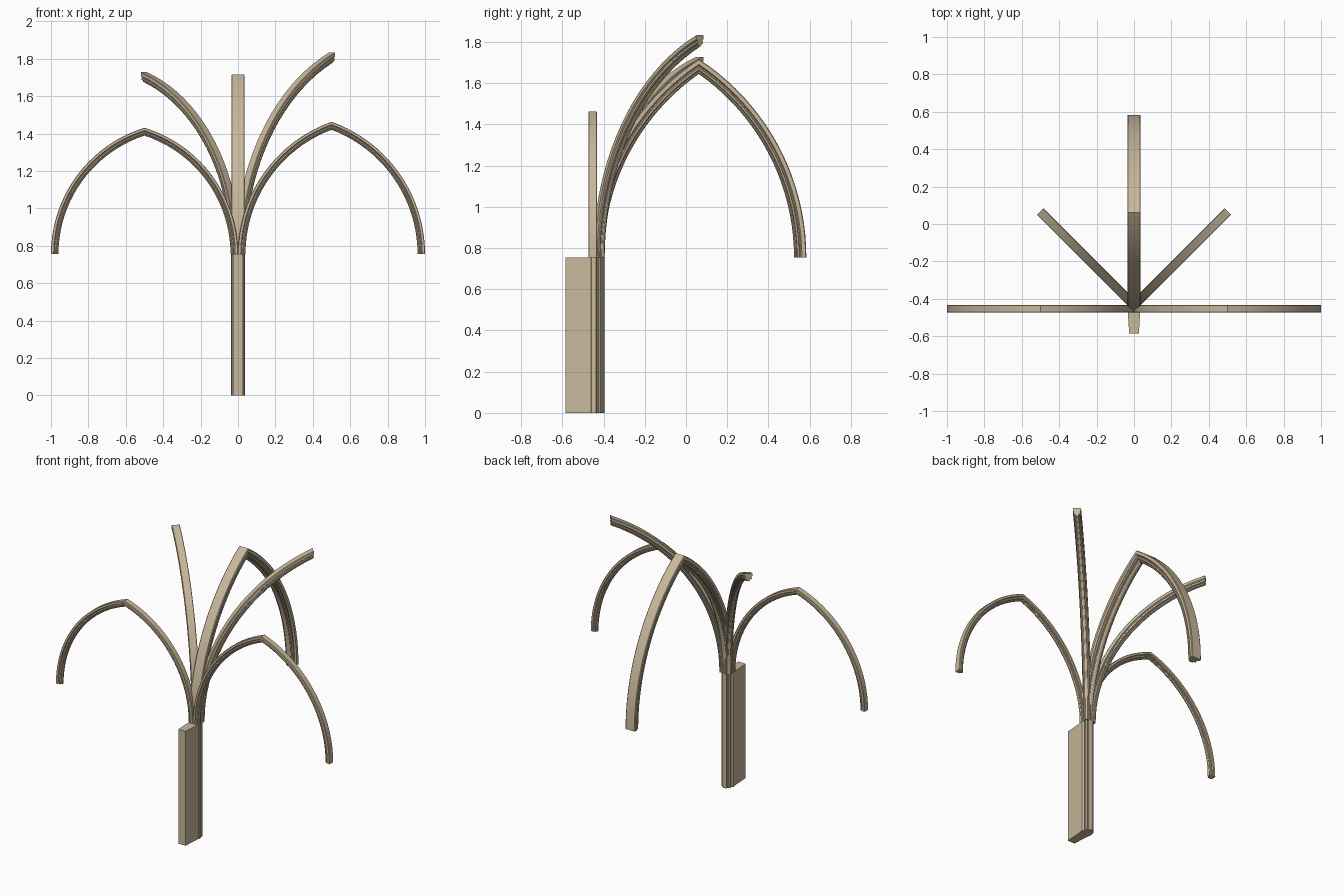
import bpy, math
from mathutils import Vector

if "Cube" in bpy.data.objects:
    bpy.data.objects.remove(bpy.data.objects["Cube"])

SPRING = 0.755  # height where every rib starts

stone = bpy.data.materials.new("tan stone")
stone.diffuse_color = (0.58, 0.48, 0.33, 1)
stone.use_nodes = True
stone.node_tree.nodes["Principled BSDF"].inputs["Base Color"].default_value = stone.diffuse_color

# Half moulding: (half width share, depth share); flat back, side hollow, lower roll
HALF = [(0.44, 0.0), (0.5, 0.06), (0.5, 0.36), (0.43, 0.42), (0.34, 0.46), (0.34, 0.54),
        (0.42, 0.59), (0.42, 0.72), (0.34, 0.79), (0.22, 0.78), (0.19, 0.84),
        (0.21, 0.91), (0.14, 0.98), (0.05, 1.0)]
MOULD = HALF + [(-u, v) for u, v in reversed(HALF)]


def make(name, verts, faces):
    mesh = bpy.data.meshes.new(name)
    mesh.from_pydata(verts, [], faces)
    mesh.materials.append(stone)
    obj = bpy.data.objects.new(name, mesh)
    bpy.context.collection.objects.link(obj)
    bpy.ops.object.select_all(action='DESELECT')
    obj.select_set(True)
    bpy.context.view_layer.objects.active = obj
    bpy.ops.object.mode_set(mode='EDIT')
    bpy.ops.mesh.select_all(action='SELECT')
    bpy.ops.mesh.normals_make_consistent(inside=False)
    bpy.ops.object.mode_set(mode='OBJECT')
    bpy.ops.object.shade_smooth_by_angle(angle=math.radians(30))
    return obj


def loft(name, rings):
    n = len(rings[0])
    verts = [p for ring in rings for p in ring]
    faces = [(r * n + i, r * n + (i + 1) % n, (r + 1) * n + (i + 1) % n, (r + 1) * n + i)
             for r in range(len(rings) - 1) for i in range(n)]
    last = (len(rings) - 1) * n
    faces += [tuple(range(n)), tuple(range(last, last + n))]
    return make(name, verts, faces)


def rib(name, start, angle, span, rise, width, depth, whole, steps=20):
    """Arc springing vertically, cut upright at the crown; whole adds the far half."""
    d = Vector((math.cos(angle), math.sin(angle), 0))
    side = Vector((-d.y, d.x, 0))
    radius = (span ** 2 + rise ** 2) / (2 * span)
    rings, far = [], []
    for k in range(steps + 1):
        near_ring, far_ring = [], []
        for u, v in MOULD:
            r = radius - v * depth
            a = math.acos((radius - span) / r) * k / steps
            s = radius - r * math.cos(a)
            base = Vector((start[0], start[1], SPRING + r * math.sin(a))) + side * u * width
            near_ring.append(base + d * s)
            far_ring.append(base + d * (2 * span - s))
        rings.append(near_ring)
        far.append(far_ring)
    if whole:
        rings += far[-2::-1]
    return loft(name, rings)


def column(name, outline, top):
    return loft(name, [[(x, y, z) for x, y in outline] for z in (0, top)])


# Wall block and moulded shaft
column("wall_block", [(-0.026, -0.585), (0.026, -0.585), (0.034, -0.455), (-0.034, -0.455)], SPRING)
column("moulded_shaft", [(u * 0.075, -0.462 + v * 0.067) for u, v in MOULD], SPRING)

# Pointed arches: two along the wall, one across the vault
rib("right_wall_arch", (0, -0.453), 0, 0.5, 0.708, 0.04, 0.04, True)
rib("left_wall_arch", (0, -0.453), math.pi, 0.5, 0.676, 0.04, 0.04, True)
rib("cross_arch", (0, -0.46), math.pi / 2, 0.522, 0.962, 0.07, 0.06, True)

# Diagonal ribs ending at the crown
rib("right_diagonal_rib", (0, -0.435), math.pi / 4, 0.71, 1.078, 0.05, 0.05, False)
rib("left_diagonal_rib", (0, -0.435), math.pi * 3 / 4, 0.71, 0.973, 0.05, 0.05, False)
